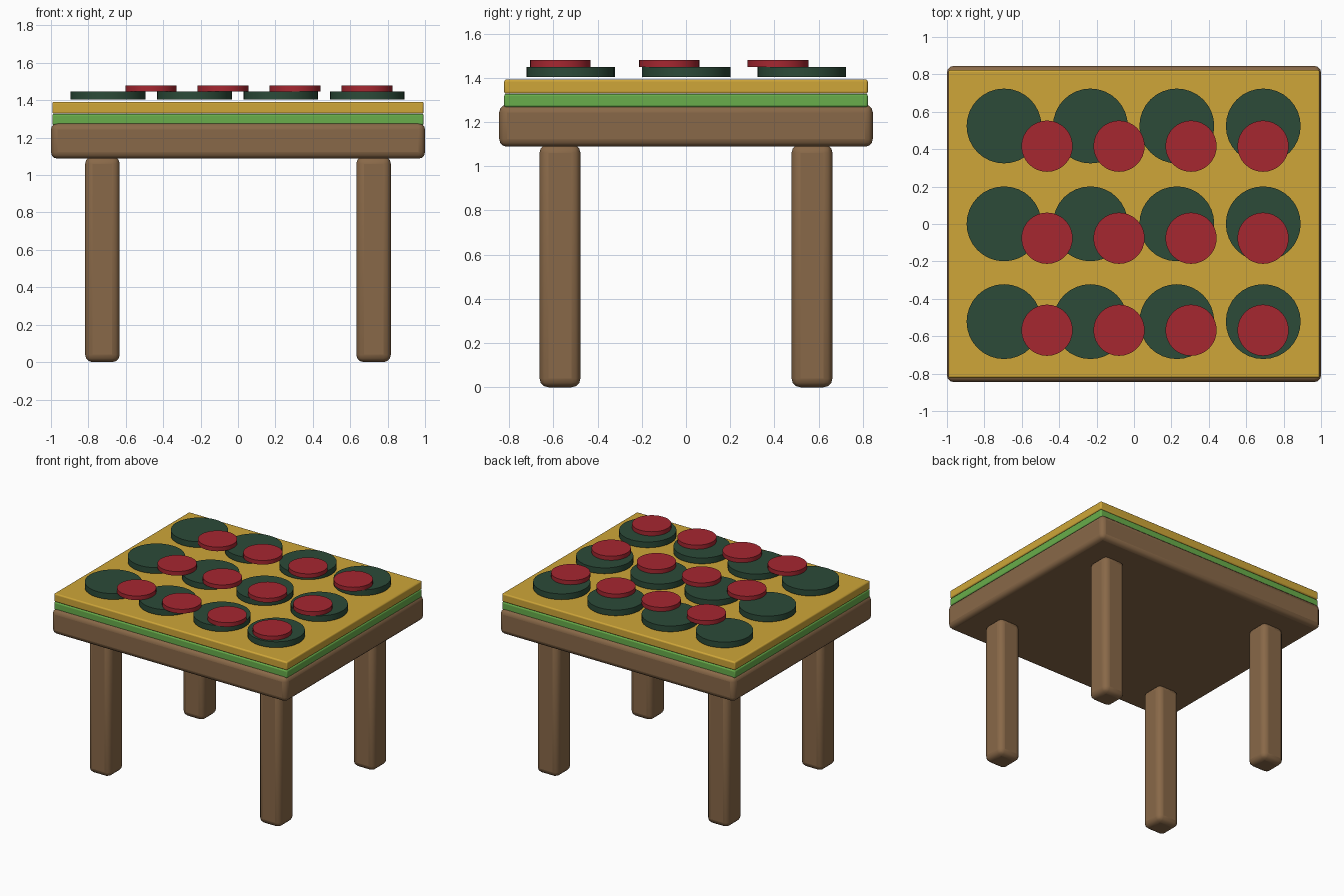
import bpy

if "Cube" in bpy.data.objects:
    bpy.data.objects.remove(bpy.data.objects["Cube"])


def material(name, rgb):
    m = bpy.data.materials.new(name)
    m.diffuse_color = (*rgb, 1)
    m.use_nodes = True
    m.node_tree.nodes["Principled BSDF"].inputs["Base Color"].default_value = m.diffuse_color
    return m


wood = material("wood", (0.25, 0.14, 0.065))
green = material("green", (0.14, 0.42, 0.07))
yellow = material("yellow", (0.62, 0.38, 0.04))
dark_green = material("dark_green", (0.025, 0.07, 0.04))
red = material("red", (0.38, 0.02, 0.03))


def box(name, centre, size, bevel, mat):
    bpy.ops.mesh.primitive_cube_add(size=1, location=centre)
    ob = bpy.context.object
    ob.name = name
    ob.scale = size
    bpy.ops.object.transform_apply(location=False, rotation=False, scale=True)
    mod = ob.modifiers.new("rounded_edges", "BEVEL")
    mod.width = bevel
    mod.segments = 3
    ob.data.materials.append(mat)
    bpy.ops.object.shade_smooth_by_angle()
    return ob


def disc(name, x, y, z0, z1, radius, mat):
    bpy.ops.mesh.primitive_cylinder_add(
        vertices=32, radius=radius, depth=z1 - z0, location=(x, y, (z0 + z1) / 2))
    ob = bpy.context.object
    ob.name = name
    ob.data.materials.append(mat)
    bpy.ops.object.shade_smooth_by_angle()


# Table top with two thin layers
box("table_top", (0, 0, 1.183), (2, 1.69, 0.19), 0.035, wood)
box("green_layer", (0, 0, 1.297), (1.985, 1.645, 0.06), 0.01, green)
box("yellow_layer", (0, 0, 1.36), (1.985, 1.645, 0.064), 0.01, yellow)

# Four legs
for fy, sy in (("front", -1), ("back", 1)):
    for fx, sx in (("left", -1), ("right", 1)):
        box(f"{fy}_{fx}_leg", (sx * 0.725, sy * 0.57, 0.55), (0.185, 0.185, 1.1), 0.04, wood)

# Grids of large dark discs and smaller red discs
for row in range(3):
    for col in range(4):
        disc(f"dark_disc_{row}_{col}", -0.695 + 0.462 * col, -0.522 + 0.523 * row,
             1.403, 1.448, 0.2, dark_green)
        disc(f"red_disc_{row}_{col}", -0.465 + 0.385 * col, -0.568 + 0.492 * row,
             1.448, 1.48, 0.137, red)
